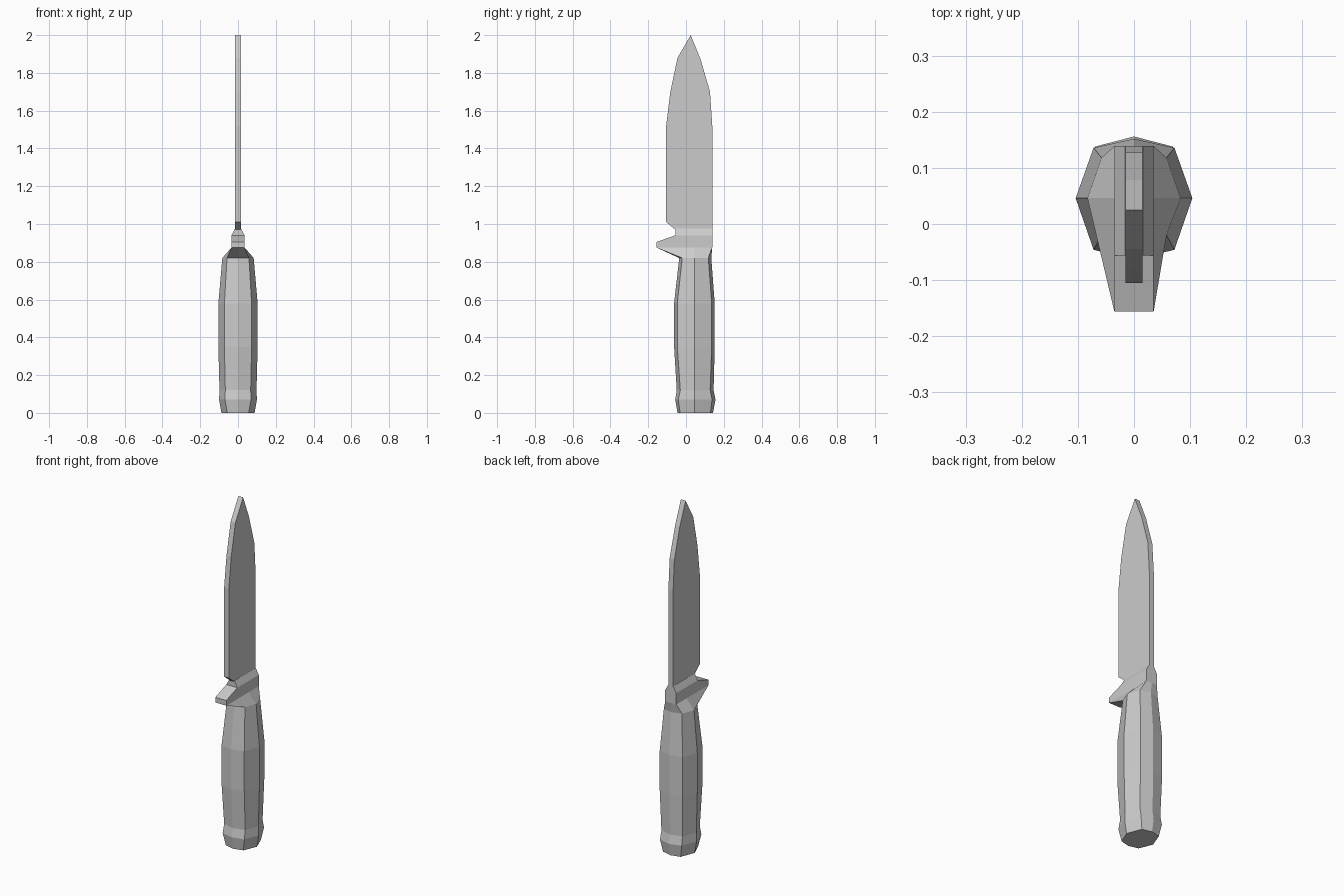
import bpy, bmesh

if "Cube" in bpy.data.objects:
    bpy.data.objects.remove(bpy.data.objects["Cube"])


def make_object(name, bm):
    bmesh.ops.recalc_face_normals(bm, faces=bm.faces)
    mesh = bpy.data.meshes.new(name)
    bm.to_mesh(mesh)
    bm.free()
    obj = bpy.data.objects.new(name, mesh)
    bpy.context.collection.objects.link(obj)
    return obj


def eight_sided(z, half, edge, front, front_edge, mid, back_edge, back):
    """Symmetric eight-point section, starting at the front centre."""
    right = [(edge, front_edge), (half, mid), (edge, back_edge)]
    pts = [(0, front)] + right + [(0, back)] + [(-x, y) for x, y in reversed(right)]
    return [(x, y, z) for x, y in pts]


def loft(name, sections, cap_bottom=False, cap_top=False):
    bm = bmesh.new()
    rings = [[bm.verts.new(p) for p in s] for s in sections]
    for a, b in zip(rings, rings[1:]):
        for i in range(len(a)):
            j = (i + 1) % len(a)
            bm.faces.new((a[i], a[j], b[j], b[i]))
    if cap_bottom:
        bm.faces.new(rings[0][::-1])
    if cap_top:
        bm.faces.new(rings[-1])
    return make_object(name, bm)


def guard_section(z, half, front):
    return eight_sided(z, half, half, front, front, 0.046, 0.139, 0.139)


# Handle: faceted grip with a flared pommel
top = eight_sided(0.82, 0.083, 0.058, -0.036, -0.020, 0.046, 0.118, 0.134)
loft("handle", [
    eight_sided(0.00, 0.088, 0.056, -0.045, -0.031, 0.046, 0.129, 0.143),
    eight_sided(0.07, 0.100, 0.069, -0.057, -0.041, 0.046, 0.138, 0.156),
    eight_sided(0.12, 0.098, 0.067, -0.049, -0.030, 0.046, 0.128, 0.146),
    eight_sided(0.35, 0.104, 0.072, -0.063, -0.046, 0.046, 0.136, 0.152),
    eight_sided(0.58, 0.104, 0.072, -0.063, -0.046, 0.046, 0.136, 0.152),
    top,
], cap_bottom=True)

# Guard: blends from grip section into the narrow finger stop and blade collar
loft("guard", [
    top,
    guard_section(0.875, 0.035, -0.156),
    guard_section(0.905, 0.035, -0.156),
    guard_section(0.94, 0.035, -0.056),
    guard_section(0.975, 0.016, -0.056),
], cap_top=True)

# Blade: flat extruded side profile
profile = [(-0.056, 0.97), (-0.105, 1.01), (-0.105, 1.52), (-0.083, 1.70),
           (-0.045, 1.88), (0.025, 2.0), (0.078, 1.87), (0.127, 1.70),
           (0.139, 1.52), (0.139, 0.97)]
loft("blade", [[(x, y, z) for y, z in profile] for x in (-0.015, 0.015)],
     cap_bottom=True, cap_top=True)
